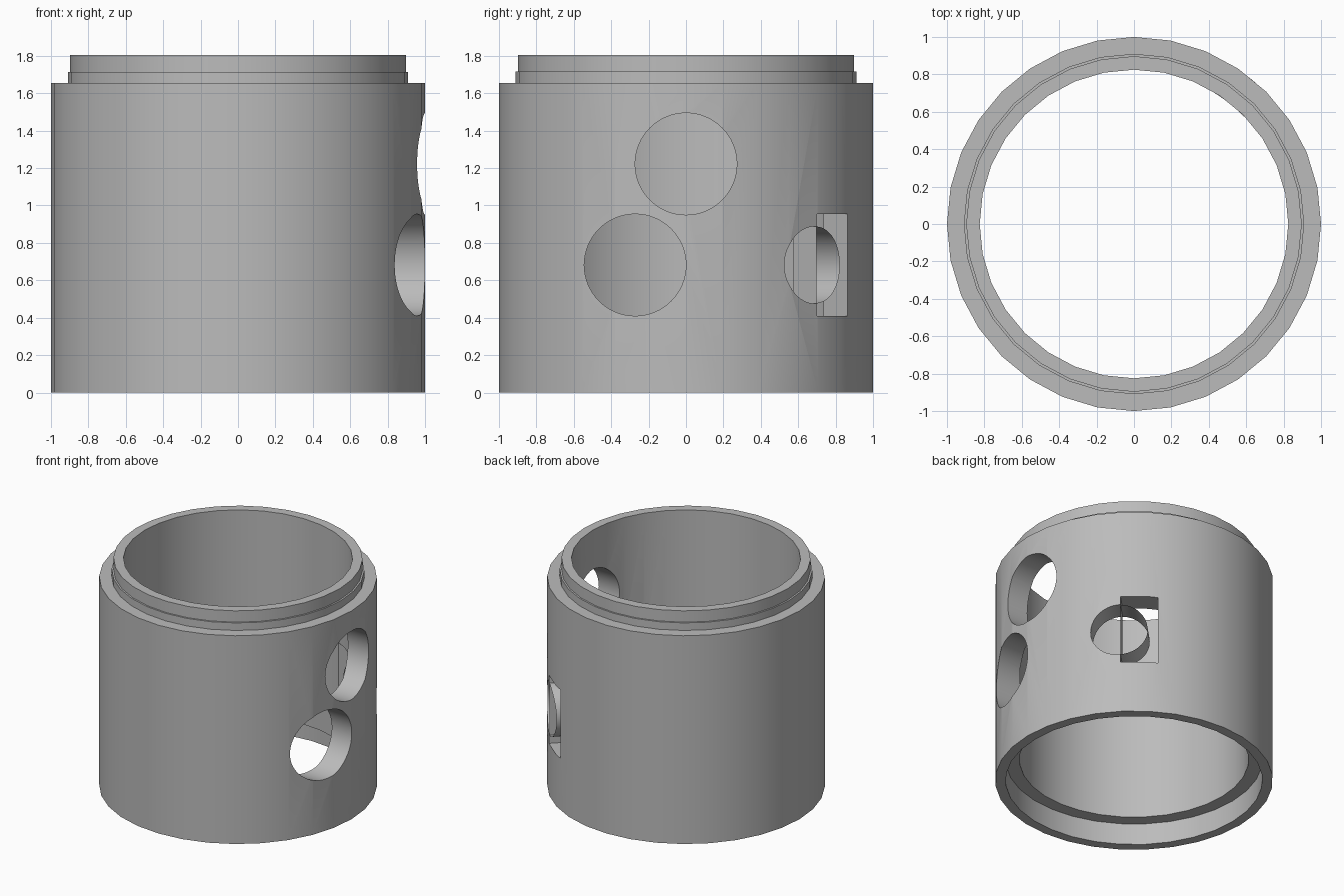
import bpy, bmesh, math
from mathutils import Matrix, Vector

if "Cube" in bpy.data.objects:
    bpy.data.objects.remove(bpy.data.objects["Cube"])

R_OUT, R_IN = 1.0, 0.825
SIDES = 32

grey = bpy.data.materials.new("plain grey")
grey.diffuse_color = (0.5, 0.5, 0.5, 1)
grey.use_nodes = True
grey.node_tree.nodes["Principled BSDF"].inputs["Base Color"].default_value = grey.diffuse_color


def add_object(name, bm):
    mesh = bpy.data.meshes.new(name)
    bm.to_mesh(mesh)
    bm.free()
    mesh.materials.append(grey)
    ob = bpy.data.objects.new(name, mesh)
    bpy.context.collection.objects.link(ob)
    return ob


def activate(ob):
    bpy.ops.object.select_all(action='DESELECT')
    ob.select_set(True)
    bpy.context.view_layer.objects.active = ob


def lathe(name, profile):
    """Closed (radius, z) profile turned around z."""
    bm = bmesh.new()
    rings = []
    for i in range(SIDES):
        a = 2 * math.pi * i / SIDES
        rings.append([bm.verts.new((r * math.cos(a), r * math.sin(a), z)) for r, z in profile])
    n = len(profile)
    for i in range(SIDES):
        p, q = rings[i], rings[(i + 1) % SIDES]
        for j in range(n):
            k = (j + 1) % n
            bm.faces.new((p[j], q[j], q[k], p[k]))
    bmesh.ops.recalc_face_normals(bm, faces=bm.faces)
    return add_object(name, bm)


def cut(target, bm):
    cutter = add_object("hole_cutter", bm)
    cutter.hide_render = True
    mod = target.modifiers.new("hole", 'BOOLEAN')
    mod.operation, mod.solver, mod.object = 'DIFFERENCE', 'EXACT', cutter
    activate(target)
    bpy.ops.object.modifier_apply(modifier=mod.name)
    bpy.data.objects.remove(cutter, do_unlink=True)


def round_cutter(angle, offset, z, radius):
    """Horizontal cylinder pointing outward at the given angle, shifted sideways."""
    bm = bmesh.new()
    m = (Matrix.Rotation(angle, 4, 'Z') @ Matrix.Translation((0.85, offset, z))
         @ Matrix.Rotation(math.pi / 2, 4, 'Y'))
    bmesh.ops.create_cone(bm, cap_ends=True, segments=64, radius1=radius,
                          radius2=radius, depth=1.0, matrix=m)
    return bm


# Tube wall with stepped neck on top and matching socket underneath
body = lathe("tube_body", [
    (R_IN, 0.17), (0.925, 0.17), (0.925, 0.0), (R_OUT, 0.0), (R_OUT, 1.655),
    (0.91, 1.655), (0.91, 1.715), (0.897, 1.715), (0.897, 1.805), (R_IN, 1.805)])

# Two large round holes on the right side
for y, z in ((0.0, 1.222), (-0.272, 0.682)):
    cut(body, round_cutter(0, y, z, 0.272))

# Diagonal port: a round hole overlapping a rectangular slot
DIAG, PORT_Z, PORT_R, PORT_T = math.radians(45), 0.682, 0.206, -0.022
SLOT_L, SLOT_R, SLOT_H = -0.01, 0.258, 0.272
cut(body, round_cutter(DIAG, PORT_T, PORT_Z, PORT_R))
slot = bmesh.new()
bmesh.ops.create_cube(slot, size=1, matrix=Matrix.Rotation(DIAG, 4, 'Z')
                      @ Matrix.Translation((0.85, (SLOT_L + SLOT_R) / 2, PORT_Z))
                      @ Matrix.Diagonal((0.8, SLOT_R - SLOT_L, 2 * SLOT_H, 1)))
cut(body, slot)


def wall_sheet(name, path):
    """Thin wall crossing the tube thickness along a (sideways, z) path."""
    bm = bmesh.new()
    turn = Matrix.Rotation(DIAG, 3, 'Z')
    pairs = [[bm.verts.new(turn @ Vector((math.sqrt(r * r - t * t), t, z)))
              for r in (R_IN - 0.003, R_OUT - 0.004)] for t, z in path]
    for p, q in zip(pairs, pairs[1:]):
        bm.faces.new((p[0], q[0], q[1], p[1]))
    return add_object(name, bm)


# Round sleeve continuing through the slot, and slot side crossing the round hole
limit = math.acos((SLOT_L - PORT_T) / PORT_R)
arc = [limit * (i / 16 - 1) for i in range(33)]
sleeve = wall_sheet("port_sleeve", [(PORT_T + PORT_R * math.cos(a),
                                     PORT_Z + PORT_R * math.sin(a)) for a in arc])
divider = wall_sheet("slot_divider", [(SLOT_L, PORT_Z - PORT_R), (SLOT_L, PORT_Z + PORT_R)])

for ob in (body, sleeve, divider):
    activate(ob)
    bpy.ops.object.shade_smooth_by_angle(angle=math.radians(35))
